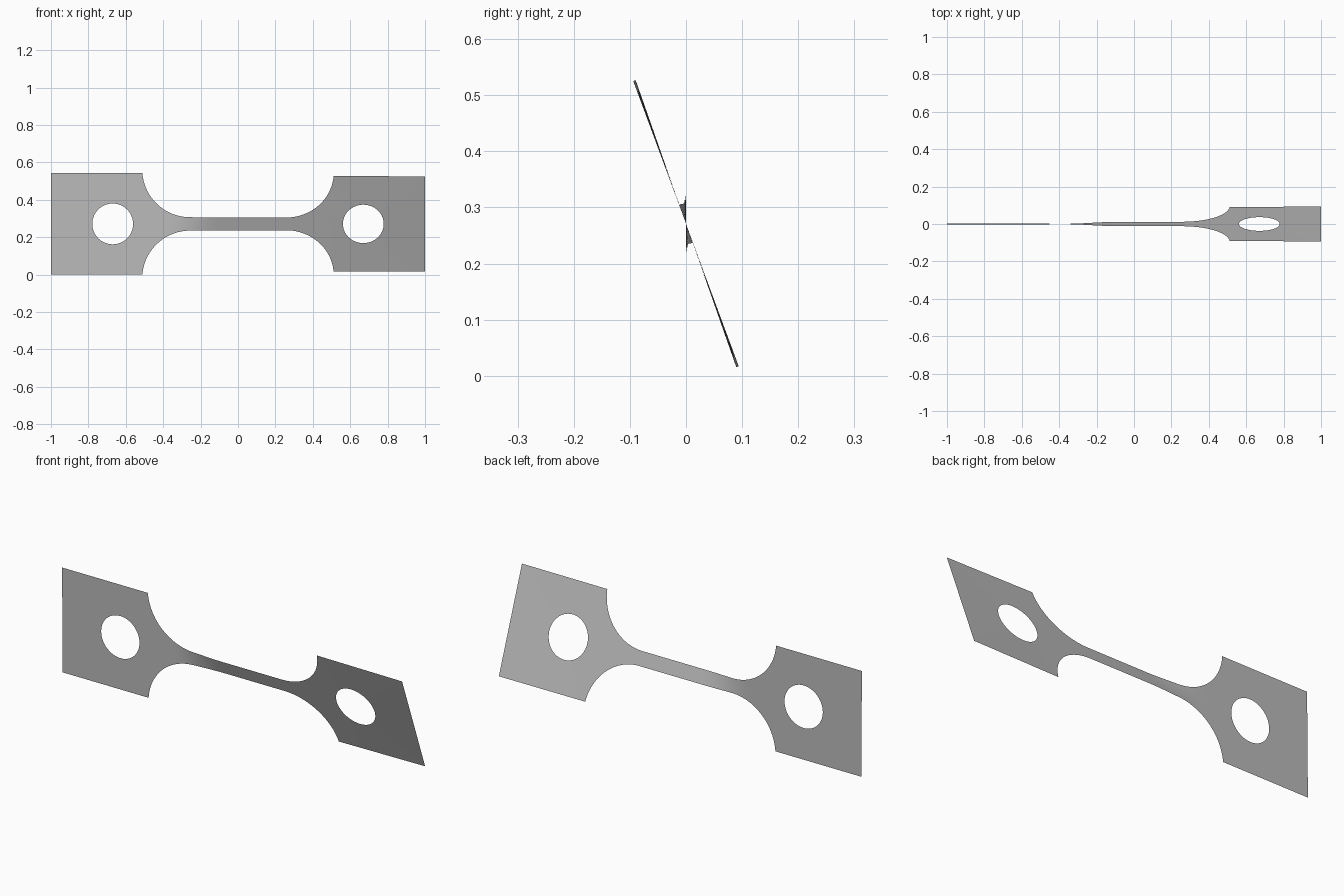
import bpy, bmesh, math
from mathutils import Vector

cube = bpy.data.objects.get("Cube")
if cube:
    bpy.data.objects.remove(cube, do_unlink=True)

HALF = 0.271      # half height of the wide ends
WAIST = 0.036     # half height of the narrow bar
RADIUS = 0.255    # shoulder fillet
NECK = 0.257      # where the fillet meets the bar
SHOULDER = 0.511  # where the fillet meets the end
HOLE_X, HOLE_R = 0.67, 0.109
ROWS = 24

bm = bmesh.new()


def twist(x):
    """Twist angle about the long axis."""
    u = min(max((x + 0.38) / 0.3, 0), 1)
    angle = 0.6 + 18.7 * u * u * (3 - 2 * u)
    return math.radians(angle + max(0, x - 0.5) * 2)


def vert(x, h):
    a = twist(x)
    return bm.verts.new((x, -h * math.sin(a), HALF + h * math.cos(a)))


def strip(a, b, closed=False):
    """Quads between two rows of vertices."""
    n = len(a)
    for i in range(n if closed else n - 1):
        j = (i + 1) % n
        bm.faces.new((a[i], a[j], b[j], b[i]))


# Bar and curved shoulders: columns as (x, half height)
sweep = math.asin((SHOULDER - NECK) / RADIUS)
fillet = []
for i in range(1, 25):
    t = sweep * i / 24
    fillet.append((NECK + RADIUS * math.sin(t), WAIST + RADIUS * (1 - math.cos(t))))
fillet[-1] = (SHOULDER, HALF)
bar = [(NECK * (i / 20 - 1), WAIST) for i in range(41)]
columns = [(-x, h) for x, h in reversed(fillet)] + bar + fillet
previous = None
for x, h in columns:
    column = [vert(x, h * (2 * r / ROWS - 1)) for r in range(ROWS + 1)]
    if previous:
        strip(previous, column)
    previous = column

# Rectangular ends, each a ring from its border to the round hole
corners = [Vector(c) for c in ((SHOULDER, -HALF), (1, -HALF), (1, HALF), (SHOULDER, HALF))]
centre = Vector((HOLE_X, 0))
for side in (-1, 1):
    border, rim = [], []
    for k, corner in enumerate(corners):
        for r in range(ROWS):
            p = corner.lerp(corners[(k + 1) % 4], r / ROWS)
            q = centre + (p - centre).normalized() * HOLE_R
            border.append(vert(side * p.x, p.y))
            rim.append(vert(side * q.x, q.y))
    strip(border, rim, closed=True)

bmesh.ops.remove_doubles(bm, verts=bm.verts, dist=0.0005)
bmesh.ops.recalc_face_normals(bm, faces=bm.faces)
for f in bm.faces:
    f.smooth = True

mesh = bpy.data.meshes.new("twisted_plate")
bm.to_mesh(mesh)
bm.free()
plate = bpy.data.objects.new("twisted_plate", mesh)
bpy.context.collection.objects.link(plate)

# Plain grey metal
grey = bpy.data.materials.new("grey")
grey.use_nodes = True
colour = (0.5, 0.5, 0.5, 1)
grey.diffuse_color = colour
grey.node_tree.nodes["Principled BSDF"].inputs["Base Color"].default_value = colour
mesh.materials.append(grey)
